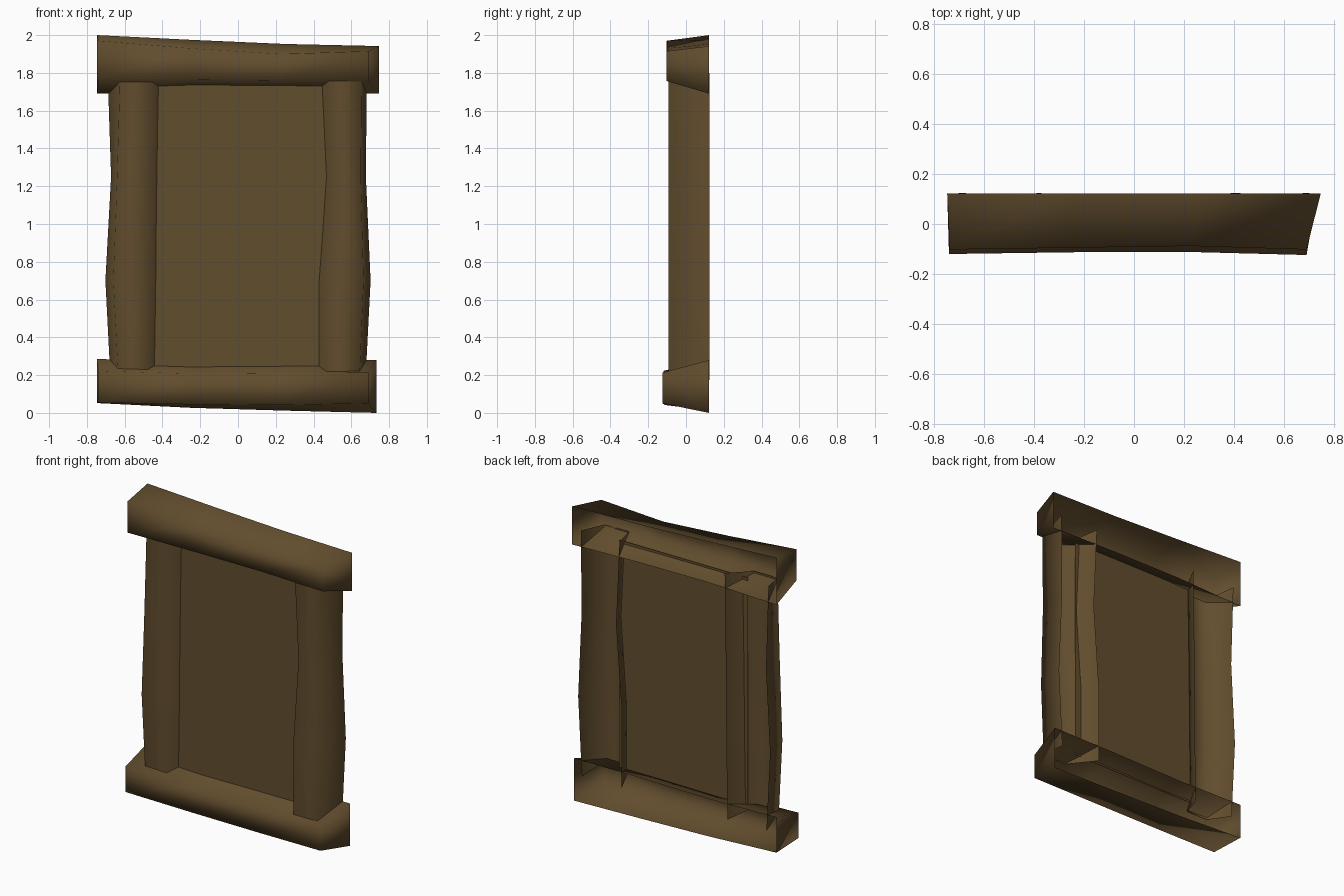
import bpy, bmesh

if "Cube" in bpy.data.objects:
    bpy.data.objects.remove(bpy.data.objects["Cube"])

wood = bpy.data.materials.new("brown wood")
wood.diffuse_color = (0.121, 0.074, 0.027, 1)
wood.use_nodes = True
wood.node_tree.nodes["Principled BSDF"].inputs["Base Color"].default_value = wood.diffuse_color


def make_shell(name, rings, caps=False):
    """Loft open-backed four-point channel sections into one smooth timber."""
    bm = bmesh.new()
    rows = [[bm.verts.new(p) for p in ring] for ring in rings]
    for a, b in zip(rows, rows[1:]):
        for i in range(3):
            bm.faces.new((a[i], a[i + 1], b[i + 1], b[i]))
    if caps:
        bm.faces.new(rows[0])
        bm.faces.new(rows[-1])
    bmesh.ops.recalc_face_normals(bm, faces=bm.faces)
    # the front faces must look towards -y
    bm.normal_update()
    front = min(bm.faces, key=lambda f: f.calc_center_median().y)
    if front.normal.y > 0:
        bmesh.ops.reverse_faces(bm, faces=bm.faces)
    for f in bm.faces:
        f.smooth = True
    mesh = bpy.data.meshes.new(name)
    bm.to_mesh(mesh)
    bm.free()
    mesh.materials.append(wood)
    bpy.context.collection.objects.link(bpy.data.objects.new(name, mesh))


def beam(name, stations):
    # station: x back, x front, y front, z: back low, front low, front high, back high
    make_shell(name, [[(xb, 0.122, a), (xf, yf, b), (xf, yf, c), (xb, 0.122, d)]
                      for xb, xf, yf, a, b, c, d in stations], caps=True)


def post(name, y_front, stations):
    # station: z back, z front, then x: outer back, outer front, inner front, inner back
    make_shell(name, [[(a, 0.124, zb), (b, y_front, zf), (c, y_front, zf), (d, 0.124, zb)]
                      for zb, zf, a, b, c, d in stations])


# horizontal timbers
beam("top_beam", [
    (-0.747, -0.737, -0.102, 1.69, 1.764, 1.97, 2.0),
    (-0.25, -0.25, -0.095, 1.705, 1.764, 1.93, 1.975),
    (0.25, 0.23, -0.088, 1.702, 1.760, 1.90, 1.953),
    (0.747, 0.69, -0.102, 1.69, 1.757, 1.915, 1.942)])
beam("bottom_beam", [
    (-0.747, -0.74, -0.12, 0.052, 0.055, 0.222, 0.285),
    (-0.25, -0.25, -0.113, 0.027, 0.045, 0.208, 0.275),
    (0.25, 0.23, -0.112, 0.012, 0.042, 0.211, 0.28),
    (0.733, 0.69, -0.124, 0.0, 0.05, 0.213, 0.28)])

# vertical timbers
post("left_post", -0.064, [
    (0.175, 0.220, -0.675, -0.635, -0.477, -0.390),
    (0.70, 0.70, -0.702, -0.660, -0.470, -0.382),
    (1.25, 1.25, -0.672, -0.640, -0.463, -0.378),
    (1.80, 1.765, -0.690, -0.625, -0.453, -0.370)])
post("right_post", -0.092, [
    (0.175, 0.215, 0.675, 0.645, 0.470, 0.385),
    (0.70, 0.70, 0.702, 0.665, 0.470, 0.385),
    (1.25, 1.25, 0.677, 0.650, 0.507, 0.425),
    (1.80, 1.765, 0.682, 0.655, 0.482, 0.400)])

# flat board set into the frame
y = 0.01
mesh = bpy.data.meshes.new("centre_panel")
mesh.from_pydata([(-0.46, y, 0.235), (0.48, y, 0.235),
                  (0.48, y, 1.75), (-0.46, y, 1.75)], [], [(0, 1, 2, 3)])
mesh.materials.append(wood)
bpy.context.collection.objects.link(bpy.data.objects.new("centre_panel", mesh))
